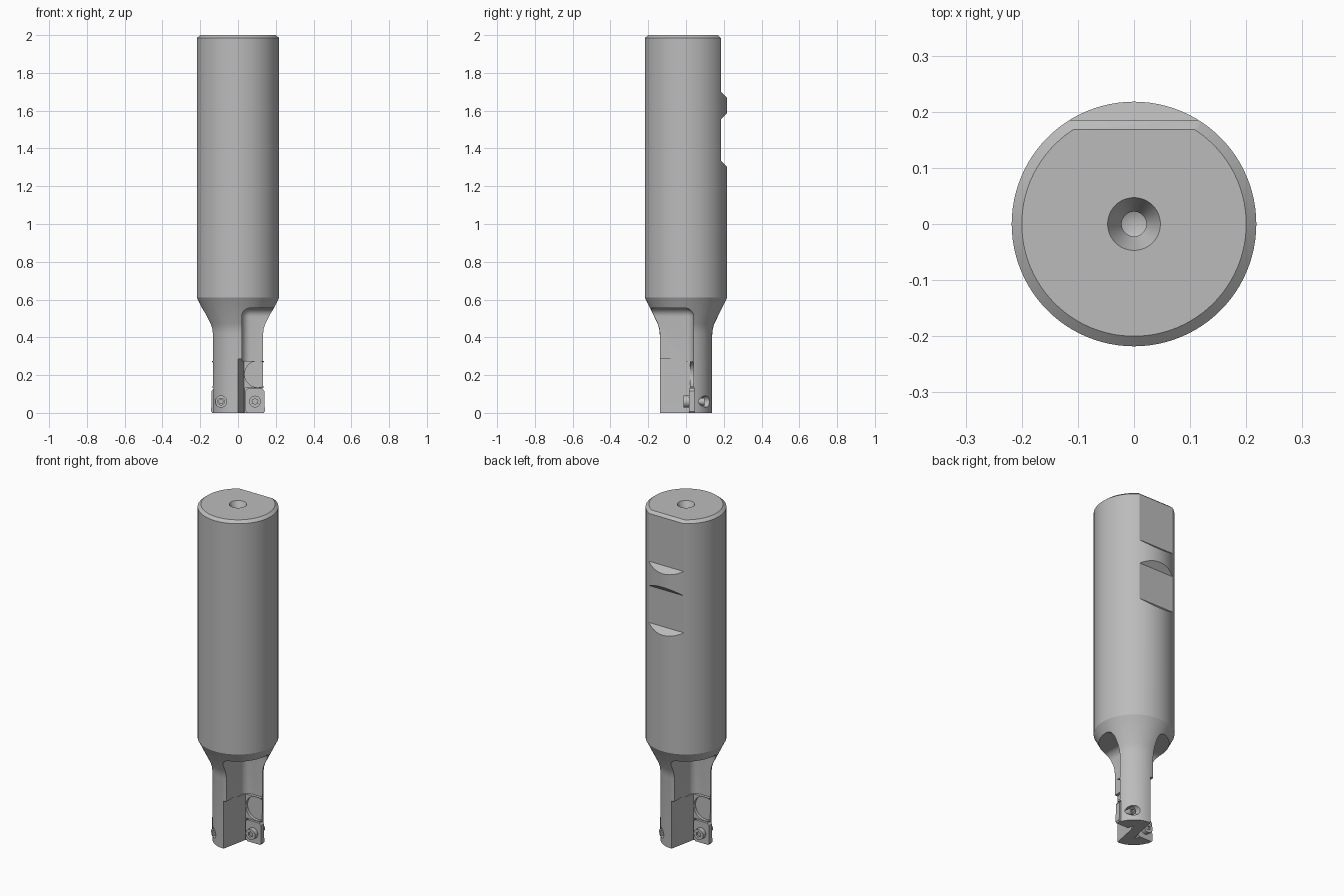
import bpy, bmesh, math
from mathutils import Matrix, Vector

if "Cube" in bpy.data.objects:
    bpy.data.objects.remove(bpy.data.objects["Cube"], do_unlink=True)

steel = bpy.data.materials.new("grey_steel")
steel.use_nodes = True
GREY = (0.5, 0.5, 0.5, 1)
steel.diffuse_color = GREY
steel.node_tree.nodes["Principled BSDF"].inputs["Base Color"].default_value = GREY


def make(name, bm):
    bmesh.ops.recalc_face_normals(bm, faces=bm.faces)
    mesh = bpy.data.meshes.new(name)
    bm.to_mesh(mesh)
    bm.free()
    mesh.materials.append(steel)
    ob = bpy.data.objects.new(name, mesh)
    bpy.context.collection.objects.link(ob)
    return ob


def lathe(name, profile, steps=96):
    """Spin (radius, z) points round the z axis."""
    bm = bmesh.new()
    vs = [bm.verts.new((r, 0, z)) for r, z in profile]
    es = [bm.edges.new(p) for p in zip(vs, vs[1:])]
    bmesh.ops.spin(bm, geom=vs + es, cent=(0, 0, 0), axis=(0, 0, 1),
                   angle=2 * math.pi, steps=steps, use_duplicate=False)
    bmesh.ops.remove_doubles(bm, verts=bm.verts, dist=1e-5)
    return make(name, bm)


def prism(name, outline, axis, lo, hi):
    """Extrude a 2D outline along an axis; outline holds the other two coordinates."""
    def place(p, d):
        c = list(p)
        c.insert("xyz".index(axis), d)
        return c
    bm = bmesh.new()
    face = bm.faces.new([bm.verts.new(place(p, lo)) for p in outline])
    new = bmesh.ops.extrude_face_region(bm, geom=[face])["geom"]
    move = Vector(place((0, 0), hi - lo))
    bmesh.ops.translate(bm, vec=move, verts=[v for v in new if isinstance(v, bmesh.types.BMVert)])
    return make(name, bm)


def circle(cx, cz, r, n):
    return [(cx + r * math.cos(2 * math.pi * i / n), cz + r * math.sin(2 * math.pi * i / n))
            for i in range(n)]


def rect(a0, b0, a1, b1):
    return [(a0, b0), (a1, b0), (a1, b1), (a0, b1)]


def cut(ob, cutter):
    cutter.hide_render = True
    mod = ob.modifiers.new("cut", "BOOLEAN")
    mod.operation, mod.solver, mod.object = "DIFFERENCE", "EXACT", cutter
    bpy.context.view_layer.objects.active = ob
    bpy.ops.object.modifier_apply(modifier=mod.name)
    bpy.data.objects.remove(cutter, do_unlink=True)


def turn(ob, side):
    ob.data.transform(Matrix.Rotation(math.pi * side, 4, "Z"))
    return ob


def ball_flute():
    """Block with its three inner edges rounded."""
    ob = prism("flute_cutter", rect(0.02, -0.4, 0.4, 0.04), "z", 0.275, 0.555)
    bm = bmesh.new()
    bm.from_mesh(ob.data)
    inner = []
    for e in bm.edges:
        m = (e.verts[0].co + e.verts[1].co) / 2
        hits = (abs(m.x - 0.02) < 1e-4) + (abs(m.y - 0.04) < 1e-4) + (abs(m.z - 0.555) < 1e-4)
        if hits == 2:
            inner.append(e)
    bmesh.ops.bevel(bm, geom=inner, offset=0.045, offset_type="OFFSET", segments=8,
                    profile=0.5, affect="EDGES")
    bm.to_mesh(ob.data)
    bm.free()
    return ob


# Shank, taper and neck with a centre hole in the top
body = lathe("tool_body", [
    (0, 0), (0.137, 0), (0.139, 0.42), (0.142, 0.445), (0.15, 0.472), (0.21, 0.595),
    (0.218, 0.61), (0.218, 1.985), (0.2, 2), (0.047, 2), (0.022, 1.95), (0.022, 1.93), (0, 1.92)])

# Clamping flats on the back
cut(body, prism("upper_flat", [(0.168, 2), (0.15, 2.015), (0.3, 2.015), (0.3, 1.59),
                               (0.185, 1.7), (0.185, 1.985)], "x", -0.3, 0.3))
cut(body, prism("lower_flat", [(0.185, 1.335), (0.225, 1.295), (0.3, 1.295), (0.3, 1.595),
                               (0.225, 1.595), (0.185, 1.555)], "x", -0.3, 0.3))

SX, SZ = 0.09, 0.06   # screw axis
parts = [body]
for side, label in enumerate(("front", "back")):
    # Chip flute, lower gash, scoop, insert pocket and screw bore
    cut(body, turn(ball_flute(), side))
    gash = prism("gash", [(-0.012, -0.2), (0.4, -0.2), (0.4, 0.022), (0.033, 0.022)],
                 "z", -0.1, 0.285)
    cut(body, turn(gash, side))
    cut(body, turn(prism("scoop", circle(0.105, 0.205, 0.07, 32), "y", -0.1, 0.04), side))
    cut(body, turn(prism("pocket", rect(0.038, -0.1, 0.3, 0.132), "y", -0.02, 0.045), side))
    cut(body, turn(prism("bore", circle(SX, SZ, 0.03, 32), "y", 0.03, 0.2), side))

    # Cutting insert with clipped corners
    insert = prism(label + "_insert", [(0.04, 0.012), (0.052, 0), (0.136, 0), (0.142, 0.008),
                                       (0.14, 0.115), (0.13, 0.128), (0.05, 0.128), (0.04, 0.118)],
                   "y", 0.015, 0.045)
    # Clamp screw with a socket at each end
    screw = prism(label + "_screw", circle(SX, SZ, 0.02, 32), "y", 0.0, 0.098)
    cut(screw, prism("end_socket", circle(SX, SZ, 0.012, 6), "y", 0.085, 0.2))
    head = prism(label + "_screw_head", circle(SX, SZ, 0.031, 32), "y", -0.012, 0.02)
    star = [(SX + (0.018 if i % 2 else 0.012) * math.cos(math.pi * i / 6),
             SZ + (0.018 if i % 2 else 0.012) * math.sin(math.pi * i / 6)) for i in range(12)]
    cut(head, prism("star_socket", star, "y", -0.1, 0.005))
    parts += [turn(o, side) for o in (insert, screw, head)]

# Smooth round faces, keep machined edges sharp
bpy.ops.object.select_all(action="DESELECT")
for ob in parts:
    ob.select_set(True)
bpy.context.view_layer.objects.active = body
bpy.ops.object.shade_smooth_by_angle(angle=math.radians(25))
